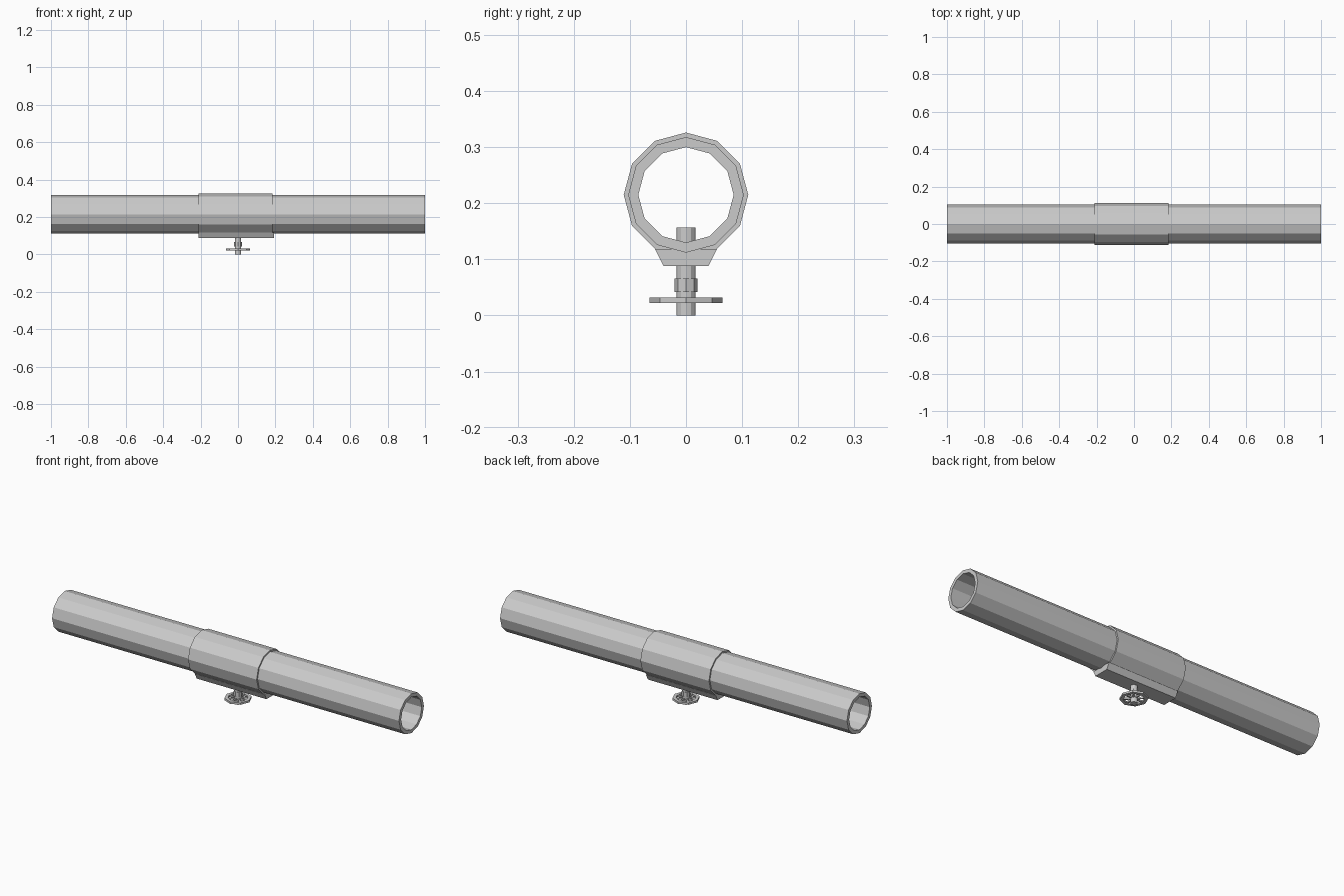
import bpy, bmesh, math

if "Cube" in bpy.data.objects:
    bpy.data.objects.remove(bpy.data.objects["Cube"])

AXIS_Z = 0.215  # height of the pipe centreline


def ngon(r, n=12):
    return [(r * math.cos(2 * math.pi * i / n), r * math.sin(2 * math.pi * i / n)) for i in range(n)]


def finish(name, bm):
    bmesh.ops.recalc_face_normals(bm, faces=bm.faces)
    mesh = bpy.data.meshes.new(name)
    bm.to_mesh(mesh)
    bm.free()
    obj = bpy.data.objects.new(name, mesh)
    bpy.context.collection.objects.link(obj)
    return obj


def along_x(p, x):
    return (x, p[0], p[1] + AXIS_Z)


def upright(p, z):
    return (p[0], p[1], z)


def tube(name, outer, inner, a, b, place):
    """Hollow prism between two matching outlines."""
    bm = bmesh.new()
    loops = [[bm.verts.new(place(p, t)) for p in outline]
             for outline, t in ((outer, a), (outer, b), (inner, b), (inner, a))]
    n = len(outer)
    for k in range(4):
        u, v = loops[k], loops[(k + 1) % 4]
        for i in range(n):
            j = (i + 1) % n
            bm.faces.new((u[i], u[j], v[j], v[i]))
    return finish(name, bm)


def prism(name, outline, a, b, place):
    """Solid capped prism."""
    bm = bmesh.new()
    lo = [bm.verts.new(place(p, a)) for p in outline]
    hi = [bm.verts.new(place(p, b)) for p in outline]
    bm.faces.new(lo)
    bm.faces.new(hi)
    for i in range(len(outline)):
        j = (i + 1) % len(outline)
        bm.faces.new((lo[i], lo[j], hi[j], hi[i]))
    return finish(name, bm)


# Long open pipe and the thicker sleeve around its middle
tube("pipe", ngon(0.103), ngon(0.085), -1.0, 1.0, along_x)
tube("sleeve", ngon(0.111), ngon(0.101), -0.21, 0.185, along_x)

# Flat-bottomed saddle under the sleeve
saddle = [(-0.055, -0.097), (0.055, -0.097), (0.04, -0.127), (-0.04, -0.127)]
prism("saddle", saddle, -0.21, 0.192, along_x)

# Valve stem reaching into the pipe, with its packing nut
prism("valve_stem", ngon(0.017, 12), 0.0, 0.157, upright)
prism("packing_nut", ngon(0.0205, 8), 0.042, 0.066, upright)

# Octagonal handwheel: rim plus spokes
tube("handwheel_rim", ngon(0.065, 8), ngon(0.049, 8), 0.022, 0.032, upright)
for i in range(8):
    c, s = math.cos(i * math.pi / 4), math.sin(i * math.pi / 4)
    bar = [(0.012, -0.004), (0.052, -0.004), (0.052, 0.004), (0.012, 0.004)]
    prism("handwheel_spoke", [(x * c - y * s, x * s + y * c) for x, y in bar], 0.023, 0.031, upright)
